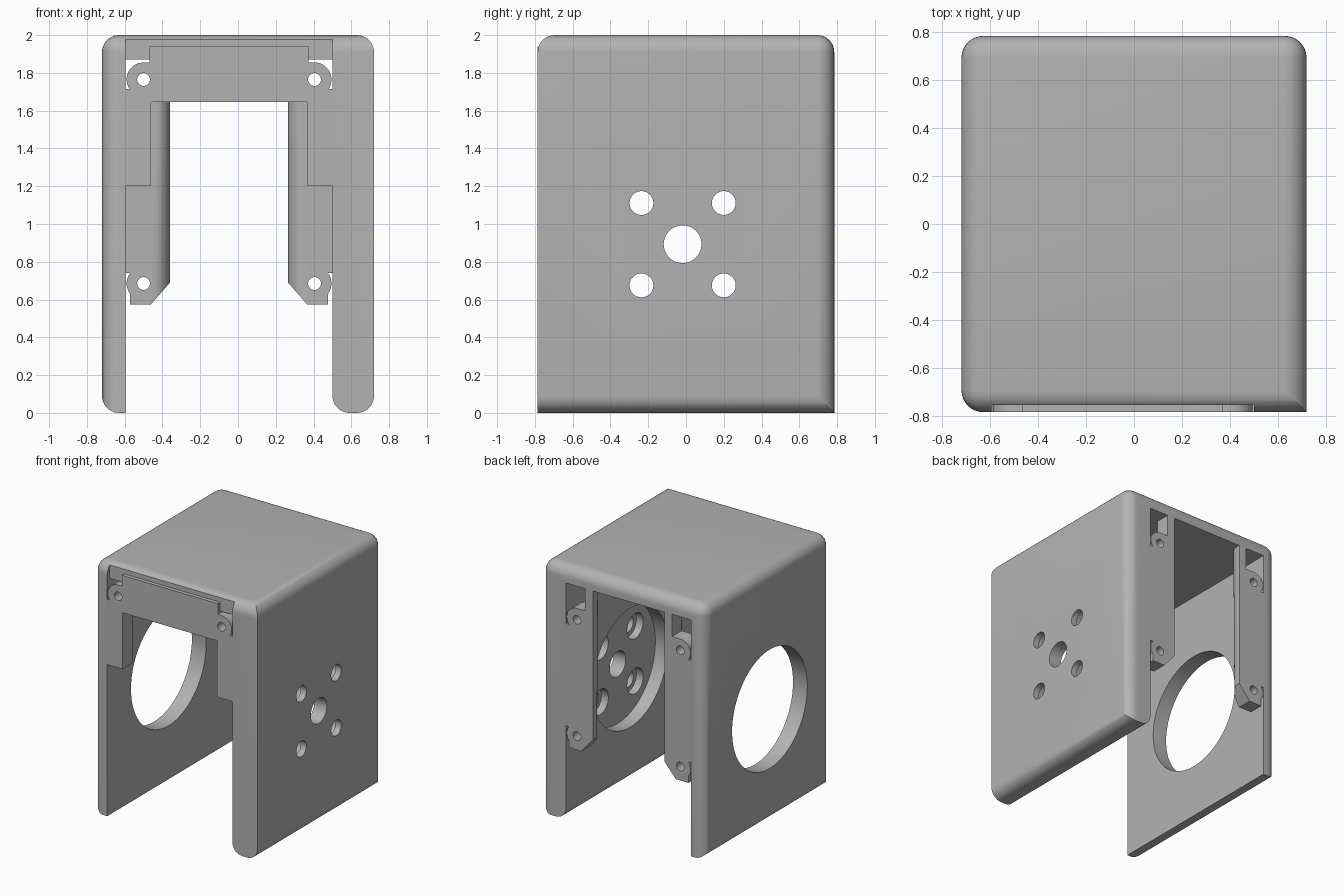
import bpy, bmesh
from math import sin, cos, radians, pi
from mathutils import Matrix, Vector

cube = bpy.data.objects.get("Cube")
if cube:
    bpy.data.objects.remove(cube)

grey = bpy.data.materials.new("plain grey")
grey.use_nodes = True
color = (0.45, 0.45, 0.45, 1)
grey.diffuse_color = color
grey.node_tree.nodes["Principled BSDF"].inputs["Base Color"].default_value = color

W, D, H, R = 0.72, 0.785, 2.0, 0.09      # half width, half depth, height, fillet
LEFT, RIGHT, ROOF = -0.595, 0.5, 1.87    # inner faces of the shell
MID = (LEFT + RIGHT) / 2
HALF = (RIGHT - LEFT) / 2
AXIS_Y, AXIS_Z = -0.018, 0.893           # motor axis
LOBE = 0.4525                            # screw lobe distance from the middle


def finish(name, bm):
    bmesh.ops.recalc_face_normals(bm, faces=bm.faces)
    mesh = bpy.data.meshes.new(name)
    bm.to_mesh(mesh)
    bm.free()
    mesh.materials.append(grey)
    obj = bpy.data.objects.new(name, mesh)
    bpy.context.collection.objects.link(obj)
    return obj


def prism_mesh(points, y0, y1):
    bm = bmesh.new()
    face = bm.faces.new([bm.verts.new((x, y0, z)) for x, z in points])
    ext = bmesh.ops.extrude_face_region(bm, geom=[face])
    moved = [v for v in ext["geom"] if isinstance(v, bmesh.types.BMVert)]
    bmesh.ops.translate(bm, verts=moved, vec=(0, y1 - y0, 0))
    return bm


def box(name, lo, hi):
    return finish(name, prism_mesh([(lo[0], lo[2]), (hi[0], lo[2]), (hi[0], hi[2]), (lo[0], hi[2])],
                                   lo[1], hi[1]))


def rod(name, start, end, r, sides=48):
    a, b = Vector(start), Vector(end)
    turn = (b - a).to_track_quat('Z', 'Y').to_matrix().to_4x4()
    bm = bmesh.new()
    bmesh.ops.create_cone(bm, cap_ends=True, segments=sides, radius1=r, radius2=r,
                          depth=(b - a).length, matrix=Matrix.Translation((a + b) / 2) @ turn)
    return finish(name, bm)


def arc(cx, cz, r, a0, a1, n=12):
    angles = [radians(a0 + (a1 - a0) * i / n) for i in range(n + 1)]
    return [(cx + r * cos(a), cz + r * sin(a)) for a in angles]


def cut(obj, cutters):
    bpy.context.view_layer.objects.active = obj
    for c in cutters:
        mod = obj.modifiers.new("cut", 'BOOLEAN')
        mod.operation, mod.solver, mod.object = 'DIFFERENCE', 'EXACT', c
        bpy.ops.object.modifier_apply(modifier=mod.name)
        bpy.data.objects.remove(c)


def smooth(obj):
    bpy.ops.object.select_all(action='DESELECT')
    obj.select_set(True)
    bpy.context.view_layer.objects.active = obj
    bpy.ops.object.shade_smooth_by_angle(angle=radians(30))


# Outer shell: rounded block
bm = bmesh.new()
bmesh.ops.create_cube(bm, size=1, matrix=Matrix.Translation((0, 0, H / 2)) @ Matrix.Diagonal((2 * W, 2 * D, H, 1)))


def rounded(edge):
    m = (edge.verts[0].co + edge.verts[1].co) / 2
    if m.z > H - 0.01:
        return True
    if m.z < 0.01:
        return abs(m.x) > 0.1
    return not (m.x > 0 and m.y < 0)


bmesh.ops.bevel(bm, geom=[e for e in bm.edges if rounded(e)], offset=R, segments=8,
                profile=0.5, affect='EDGES')
shell = finish("shell", bm)

# Shell cavity, with a rounded lower lip on the thick wall, and the front slot
cavity = [(LEFT, -0.5), (LEFT, ROOF), (RIGHT, ROOF)] + arc(RIGHT + R, R, R, 180, 270, 8) + [(RIGHT + R, -0.5)]
cutters = [finish("cavity", prism_mesh(cavity, -1, 1)),
           box("slot", (LEFT, -1, 1.5), (RIGHT, -0.755, 2.5))]

# Wide hole in the thin wall, round recess and motor holes in the thick wall
cutters += [rod("wide_hole", (-1, AXIS_Y, AXIS_Z), (0, AXIS_Y, AXIS_Z), 0.47, 96),
            rod("recess", (0, AXIS_Y, AXIS_Z), (0.61, AXIS_Y, AXIS_Z), 0.47, 96),
            rod("shaft_hole", (0.3, AXIS_Y, AXIS_Z), (1, AXIS_Y, AXIS_Z), 0.1)]
for sy in (-1, 1):
    for sz in (-1, 1):
        y, z = AXIS_Y + sy * 0.218, AXIS_Z + sz * 0.218
        cutters += [rod("screw_hole", (0.3, y, z), (1, y, z), 0.063),
                    rod("counterbore", (0.3, y, z), (0.67, y, z), 0.1)]
cut(shell, cutters)
smooth(shell)

# Front bracket: beam with short legs and screw lobes
EMBED = HALF + 0.003
side = [(0.4125, 1.645), (0.4125, 1.2), (EMBED, 1.2), (EMBED, 1.715)]
side += arc(LOBE, 1.765, 0.09, -34, 90) + [(0.42, 1.855), (0.42, 1.94)]
outline = [(MID + u, z) for u, z in side] + [(MID - u, z) for u, z in reversed(side)]
front = finish("front_bracket", prism_mesh(outline, -D, -D + 0.12))
cut(front, [rod("screw_hole", (MID + s * LOBE, -1, 1.765), (MID + s * LOBE, 0, 1.765), 0.034, 32)
            for s in (-1, 1)])
smooth(front)

# Back legs: two screw lobes each, open pocket under the roof, rounded inner edge
INNER = 0.3125
leg = [(INNER, 0.69), (0.4125, 0.575), (0.523, 0.575)]
leg += arc(LOBE, 0.685, 0.09, -38, 38) + [(EMBED, 0.74), (EMBED, 1.55)]
leg += arc(LOBE, 1.605, 0.09, -38, 90) + [(0.38, 1.695), (0.38, ROOF + 0.003), (INNER, ROOF + 0.003)]
for s, name in ((1, "left_back_leg"), (-1, "right_back_leg")):
    bm = prism_mesh([(MID + s * u, z) for u, z in leg], D - 0.12, D)
    edges = [e for e in bm.edges if e.calc_length() > 1 and
             all(abs(v.co.x - MID - s * INNER) < 0.001 and v.co.y < D - 0.1 for v in e.verts)]
    bmesh.ops.bevel(bm, geom=edges, offset=0.1, segments=8, profile=0.5, affect='EDGES',
                    clamp_overlap=False)
    obj = finish(name, bm)
    x = MID + s * LOBE
    cut(obj, [rod("screw_hole", (x, 0, z), (x, 1, z), 0.034, 32) for z in (0.685, 1.605)])
    smooth(obj)
